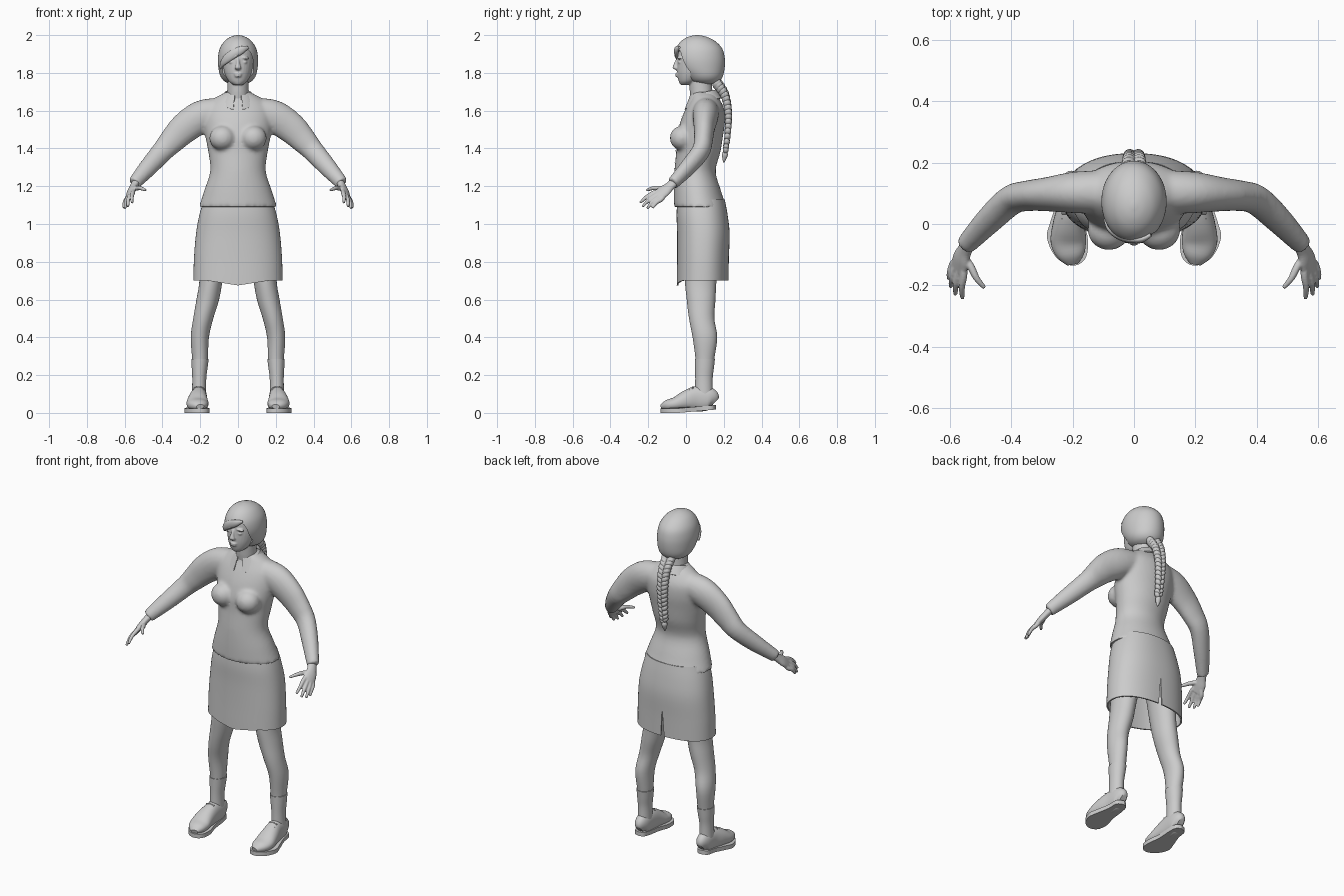
import bpy, bmesh, math
from mathutils import Vector, Matrix

if "Cube" in bpy.data.objects:
    bpy.data.objects.remove(bpy.data.objects["Cube"])

grey = bpy.data.materials.new("plain grey")
grey.use_nodes = True
grey.diffuse_color = (0.6, 0.6, 0.6, 1)
grey.node_tree.nodes["Principled BSDF"].inputs["Base Color"].default_value = (0.6, 0.6, 0.6, 1)


def spline(rows, steps):
    """Smooth curve through rows of numbers."""
    ext = [rows[0]] + list(rows) + [rows[-1]]
    out = []
    for i in range(1, len(ext) - 2):
        for k in range(steps):
            t = k / steps
            out.append([0.5 * (2 * b + (c - a) * t + (2 * a - 5 * b + 4 * c - d) * t * t
                               + (3 * b - a - 3 * c + d) * t ** 3)
                        for a, b, c, d in zip(*ext[i - 1:i + 3])])
    return out + [list(rows[-1])]


def loft(bm, rows, side=1, ref=None, n=32, steps=4, power=2.0, caps=True):
    """Skin rows of (x, y, z, ra, rb); rings lie flat, or across the path when ref is set."""
    pts = spline(rows, steps)
    rings = []
    for i, (x, y, z, ra, rb) in enumerate(pts):
        u, v = Vector((1, 0, 0)), Vector((0, 1, 0))
        if ref:
            a, b = pts[max(i - 1, 0)], pts[min(i + 1, len(pts) - 1)]
            t = (Vector(b[:3]) - Vector(a[:3])).normalized()
            u = Vector(ref)
            u = (u - t * u.dot(t)).normalized()
            v = t.cross(u)
        ring = []
        for k in range(n):
            c, s = math.cos(math.tau * k / n), math.sin(math.tau * k / n)
            c, s = (math.copysign(abs(w) ** (2 / power), w) for w in (c, s))
            p = Vector((x, y, z)) + u * c * ra + v * s * rb
            ring.append(bm.verts.new((p.x * side, p.y, p.z)))
        rings.append(ring)
    for r, q in zip(rings, rings[1:]):
        for k in range(n):
            bm.faces.new((r[k], r[(k + 1) % n], q[(k + 1) % n], q[k]))
    if caps:
        bm.faces.new(rings[0])
        bm.faces.new(rings[-1])


def ball(bm, loc, size, turn=0.0):
    m = Matrix.Translation(loc) @ Matrix.Rotation(turn, 4, 'Y') @ Matrix.Diagonal((*size, 1))
    bmesh.ops.create_icosphere(bm, subdivisions=3, radius=1, matrix=m)


def prism(bm, outline, depth):
    """Extrude a flat outline along a vector."""
    face = bm.faces.new([bm.verts.new(p) for p in outline])
    new = bmesh.ops.extrude_face_region(bm, geom=[face])["geom"]
    bmesh.ops.translate(bm, vec=depth, verts=[g for g in new if isinstance(g, bmesh.types.BMVert)])


def make(name, bm, voxel=0, smooth=0, solid=0, cutter=None, wrap=None, angle=40):
    bmesh.ops.recalc_face_normals(bm, faces=bm.faces[:])
    me = bpy.data.meshes.new(name)
    bm.to_mesh(me)
    bm.free()
    me.materials.append(grey)
    ob = bpy.data.objects.new(name, me)
    bpy.context.collection.objects.link(ob)
    if wrap:
        m = ob.modifiers.new("wrap", 'SHRINKWRAP')
        m.target, m.wrap_method, m.use_project_y, m.offset = wrap, 'PROJECT', True, 0.003
    if voxel:
        m = ob.modifiers.new("blend", 'REMESH')
        m.mode, m.voxel_size = 'VOXEL', voxel
    if smooth:
        m = ob.modifiers.new("smooth", 'SMOOTH')
        m.iterations = smooth
    if solid:
        m = ob.modifiers.new("thickness", 'SOLIDIFY')
        m.thickness = solid
    if cutter:
        m = ob.modifiers.new("cut", 'BOOLEAN')
        m.operation, m.object, m.solver = 'DIFFERENCE', cutter, 'EXACT'
    bpy.ops.object.select_all(action='DESELECT')
    ob.select_set(True)
    bpy.context.view_layer.objects.active = ob
    bpy.ops.object.convert(target='MESH')
    bpy.ops.object.shade_smooth_by_angle(angle=math.radians(angle))
    if cutter:
        bpy.data.objects.remove(cutter)
    return ob


SIDES = ((1, "left"), (-1, "right"))

# Fitted shirt with sleeves and bust
bm = bmesh.new()
loft(bm, [(0, .075, 1.09, .207, .138), (0, .06, 1.18, .178, .124), (0, .048, 1.28, .147, .109),
          (0, .065, 1.38, .157, .117), (0, .073, 1.46, .172, .122), (0, .088, 1.54, .182, .118),
          (0, .1, 1.61, .175, .102), (0, .1, 1.665, .125, .075), (0, .092, 1.7, .06, .06)], n=48)
for s, _ in SIDES:
    loft(bm, [(.09, .105, 1.6, .07, .07), (.19, .103, 1.57, .086, .068), (.28, .097, 1.51, .082, .056),
              (.345, .092, 1.445, .07, .05), (.4, .078, 1.385, .058, .048), (.475, .01, 1.3, .049, .043),
              (.55, -.07, 1.215, .036, .032)], s, ref=(.7, 0, .7))
    ball(bm, (s * .082, -.02, 1.455), (.07, .066, .066))
shirt = make("shirt", bm, voxel=.01, smooth=6)

# Buttoned front strip
bm = bmesh.new()
bmesh.ops.create_grid(bm, x_segments=2, y_segments=50, size=1, matrix=Matrix.Translation((0, -.3, 1.37))
                      @ Matrix.Rotation(math.pi / 2, 4, 'X') @ Matrix.Diagonal((.013, .255, 1, 1)))
make("front_strip", bm, wrap=shirt)

# Folded collar, open at the front
bm = bmesh.new()
previous = None
for k in range(41):
    a = math.radians(-166 + 332 * k / 40)
    f = (1 - math.cos(a)) / 2
    tip = max(0, f - .8) * .12
    edge = [bm.verts.new((math.sin(a) * r, .09 + math.cos(a) * r * d, z)) for r, d, z in (
        (.066, 1, 1.65 - .03 * f), (.07, 1, 1.712 - .03 * f), (.105, .95, 1.668 - .04 * f - tip))]
    if previous:
        for j in range(2):
            bm.faces.new((previous[j], edge[j], edge[j + 1], previous[j + 1]))
    previous = edge
make("collar", bm, solid=.007)

# Skirt with a pointed front hem and a back slit
bm = bmesh.new()
prism(bm, [(-.018, .15, .6), (.018, .15, .6), (0, .15, .87)], (0, .2, 0))
slit = make("slit_cutter", bm)
slit.hide_render = True
bm = bmesh.new()
loft(bm, [(0, .08, 1.13, .18, .125), (0, .085, 1.05, .204, .135), (0, .092, .95, .222, .139),
          (0, .09, .82, .233, .137), (0, .088, .7, .236, .137)], n=64, power=2.25, caps=False)
for v in bm.verts:
    if v.co.z < .705 and v.co.y < .05:
        v.co.z -= .025 * max(0, 1 - abs(v.co.x) / .16)
make("skirt", bm, solid=.008, cutter=slit)

# Head with neck, brow, nose, lips and eyes
bm = bmesh.new()
loft(bm, [(0, .095, 1.6, .062, .06), (0, .08, 1.7, .056, .06), (0, .075, 1.82, .055, .06)])
loft(bm, [(0, .0, 1.737, .024, .028), (0, .01, 1.755, .048, .048), (0, .03, 1.79, .068, .076),
          (0, .05, 1.83, .08, .098), (0, .065, 1.88, .087, .11), (0, .07, 1.93, .083, .106),
          (0, .07, 1.97, .055, .07)])
loft(bm, [(0, -.04, 1.877, .008, .01), (0, -.053, 1.845, .011, .013), (0, -.056, 1.826, .018, .015),
          (0, -.046, 1.815, .01, .008)], n=16)
for s, _ in SIDES:
    ball(bm, (s * .034, -.034, 1.88), (.026, .012, .008), s * .12)
    ball(bm, (s * .033, -.031, 1.857), (.015, .012, .009))
for z, w in ((1.794, .024), (1.783, .02)):
    ball(bm, (0, -.039, z), (w, .017, .007))
ball(bm, (0, -.02, 1.752), (.024, .016, .016))
make("head", bm, voxel=.0045, smooth=2)

# Hair with a swept opening for the face
bm = bmesh.new()
opening = spline([(-.072, 1.68), (-.082, 1.79), (-.074, 1.85), (0, 1.895), (.045, 1.925),
                  (.074, 1.89), (.083, 1.8), (.072, 1.68)], 4)
prism(bm, [(x, -.3, z) for x, z in opening], (0, .325, 0))
face_cutter = make("face_cutter", bm)
face_cutter.hide_render = True
bm = bmesh.new()
loft(bm, [(0, .105, 1.742, .045, .045), (0, .1, 1.757, .074, .078), (0, .094, 1.785, .094, .102),
          (0, .08, 1.83, .104, .125), (0, .072, 1.88, .106, .133), (0, .069, 1.93, .096, .122),
          (0, .064, 1.97, .07, .088), (0, .06, 1.992, .037, .046), (0, .06, 2.0, .006, .008)], n=48)
make("hair", bm, cutter=face_cutter)

# Swept fringe lock
bm = bmesh.new()
loft(bm, [(.055, -.035, 1.935, .006, .006), (.02, -.05, 1.922, .02, .012), (-.035, -.044, 1.893, .024, .013),
          (-.075, -.018, 1.86, .02, .012), (-.094, .015, 1.825, .006, .005)], ref=(0, 0, 1), n=20)
make("fringe", bm)

# Braid of alternating tilted tufts
bm = bmesh.new()
path = spline([(.165, 1.75), (.205, 1.69), (.224, 1.6), (.222, 1.5), (.21, 1.4)], 4)
for i, (y, z) in enumerate(path):
    w = 1.05 - .45 * i / len(path)
    for s, _ in SIDES:
        ball(bm, (s * .017 * w, y, z - (s > 0) * .01), (.021 * w, .024 * w, .031 * w), s * .6)
make("braid", bm)
bm = bmesh.new()
loft(bm, [(0, .21, 1.4, .015, .015), (0, .207, 1.388, .01, .01), (0, .206, 1.365, .017, .016),
          (0, .2, 1.325, .003, .003)], n=14)
make("braid_tail", bm)

for s, label in SIDES:
    # Hand: palm, four fingers and thumb
    bm = bmesh.new()
    loft(bm, [(.532, -.05, 1.235, .026, .022), (.552, -.085, 1.2, .027, .019), (.564, -.115, 1.175, .036, .018),
              (.573, -.15, 1.15, .036, .013)], s, ref=(-.033, -.04, .03), n=20)
    for knuckle, tip in (((.556, -.163, 1.168), (.56, -.243, 1.112)), ((.571, -.157, 1.153), (.583, -.23, 1.092)),
                         ((.582, -.145, 1.142), (.598, -.205, 1.082)), ((.588, -.127, 1.134), (.605, -.178, 1.085)),
                         ((.532, -.14, 1.19), (.488, -.208, 1.178))):
        a, b = Vector(knuckle), Vector(tip)
        root = Vector((.558, -.1, 1.185))
        bend = (a + b) / 2 + Vector((.004, -.003, .005))
        loft(bm, [(*root, .011, .011), (*a, .0125, .0125), (*bend, .0105, .0105), (*b, .007, .007)],
             s, ref=(1, 0, .3), n=12)
    make(label + "_hand", bm, voxel=.004, smooth=2)

    # Leg and sock
    bm = bmesh.new()
    loft(bm, [(.115, .09, .95, .09, .1), (.14, .078, .72, .063, .085), (.16, .08, .6, .06, .076),
              (.184, .083, .5, .053, .067), (.202, .1, .4, .048, .065), (.201, .1, .28, .041, .049),
              (.204, .095, .2, .034, .043), (.205, .095, .1, .034, .043)], s)
    make(label + "_leg", bm)
    bm = bmesh.new()
    loft(bm, [(.201, .1, .285, .046, .053), (.203, .098, .24, .042, .05), (.205, .095, .18, .037, .046),
              (.206, .095, .1, .038, .047)], s)
    make(label + "_sock", bm)

    # Shoe upper with laces
    bm = bmesh.new()
    loft(bm, [(.205, .153, .055, .018, .028), (.205, .128, .072, .038, .06), (.207, .06, .075, .043, .067),
              (.213, .0, .065, .052, .053), (.214, -.055, .048, .058, .036), (.206, -.1, .04, .046, .028),
              (.2, -.13, .033, .02, .012)], s, ref=(1, 0, 0), power=2.2)
    make(label + "_shoe", bm)
    bm = bmesh.new()
    for k in range(4):
        y, z = .035 - .018 * k, .137 - .0105 * k
        loft(bm, [(.183, y, z - .007, .004, .004), (.209, y, z, .004, .004), (.235, y, z - .007, .004, .004)],
             s, ref=(0, 1, 0), n=8)
    make(label + "_laces", bm)

    # Sole, rising slightly to the heel
    bm = bmesh.new()
    outline = spline([(.205, .158), (.242, .14), (.25, .08), (.272, .01), (.284, -.045), (.255, -.108),
                      (.203, -.136), (.16, -.115), (.15, -.055), (.165, .02), (.168, .1), (.178, .145), (.205, .158)], 4)
    prism(bm, [(s * x, y, max(0, y + .04) * .09) for x, y in outline[:-1]], (0, 0, .024))
    make(label + "_sole", bm, angle=30)
